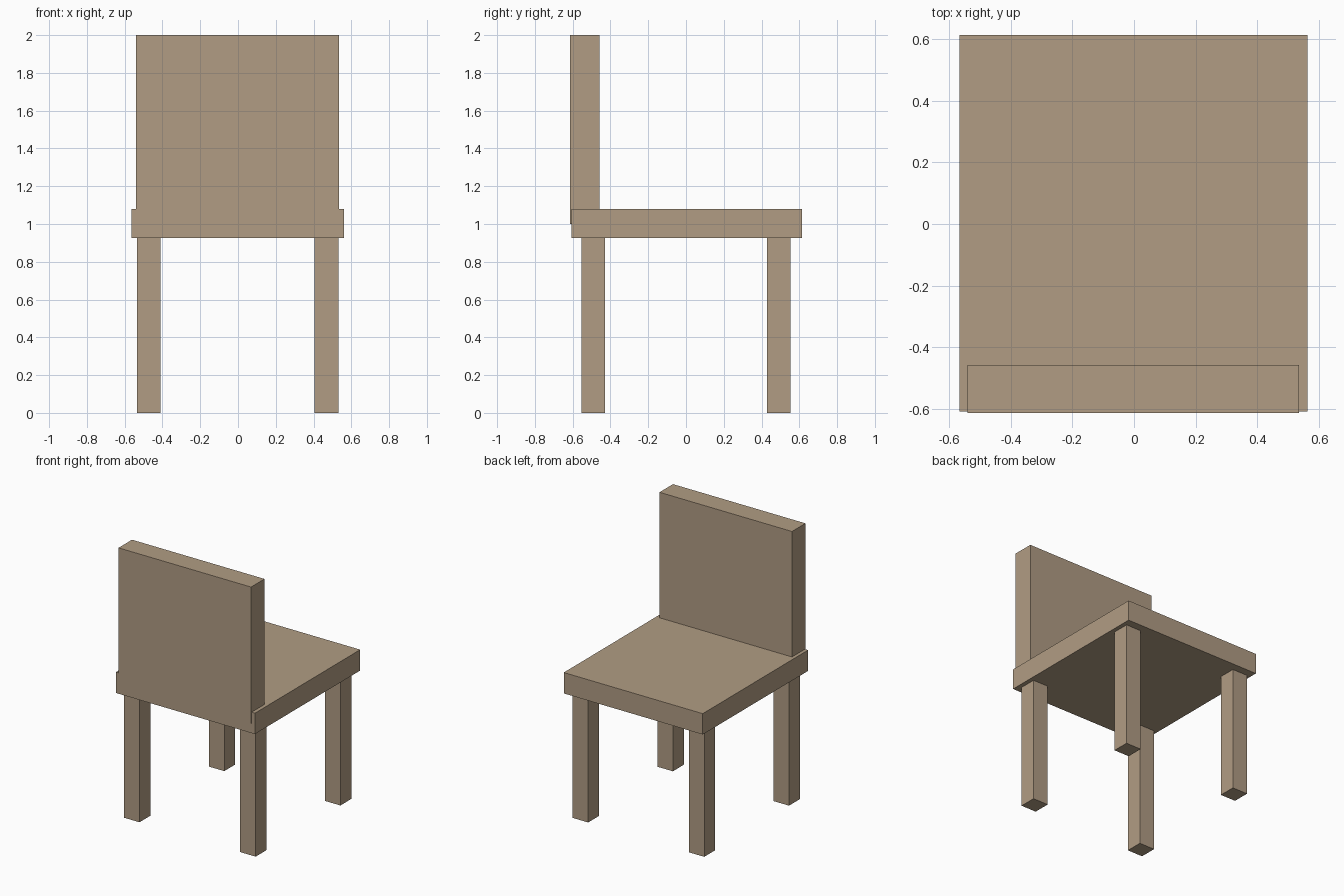
import bpy

cube = bpy.data.objects.get("Cube")
if cube:
    bpy.data.objects.remove(cube, do_unlink=True)

# Single wood colour
wood = bpy.data.materials.new("light_brown_wood")
wood.use_nodes = True
colour = (0.44, 0.335, 0.23, 1.0)
wood.diffuse_color = colour
wood.node_tree.nodes["Principled BSDF"].inputs["Base Color"].default_value = colour


def box(name, x, y, z):
    """Add a box spanning the given (min, max) ranges."""
    spans = (x, y, z)
    bpy.ops.mesh.primitive_cube_add(size=1, location=[(a + b) / 2 for a, b in spans])
    obj = bpy.context.object
    obj.name = name
    obj.scale = [b - a for a, b in spans]
    bpy.ops.object.transform_apply(location=False, rotation=False, scale=True)
    obj.data.materials.append(wood)
    return obj


# Seat slab, with the backrest sunk halfway into it
box("seat", (-0.565, 0.562), (-0.607, 0.613), (0.927, 1.08))
box("backrest", (-0.54, 0.535), (-0.613, -0.457), (1.0, 2.0))

# Four square legs
for side, x in (("right", (-0.536, -0.411)), ("left", (0.406, 0.531))):
    for end, y in (("front", (-0.554, -0.428)), ("back", (0.428, 0.554))):
        box(f"{end}_{side}_leg", x, y, (0.0, 0.927))
